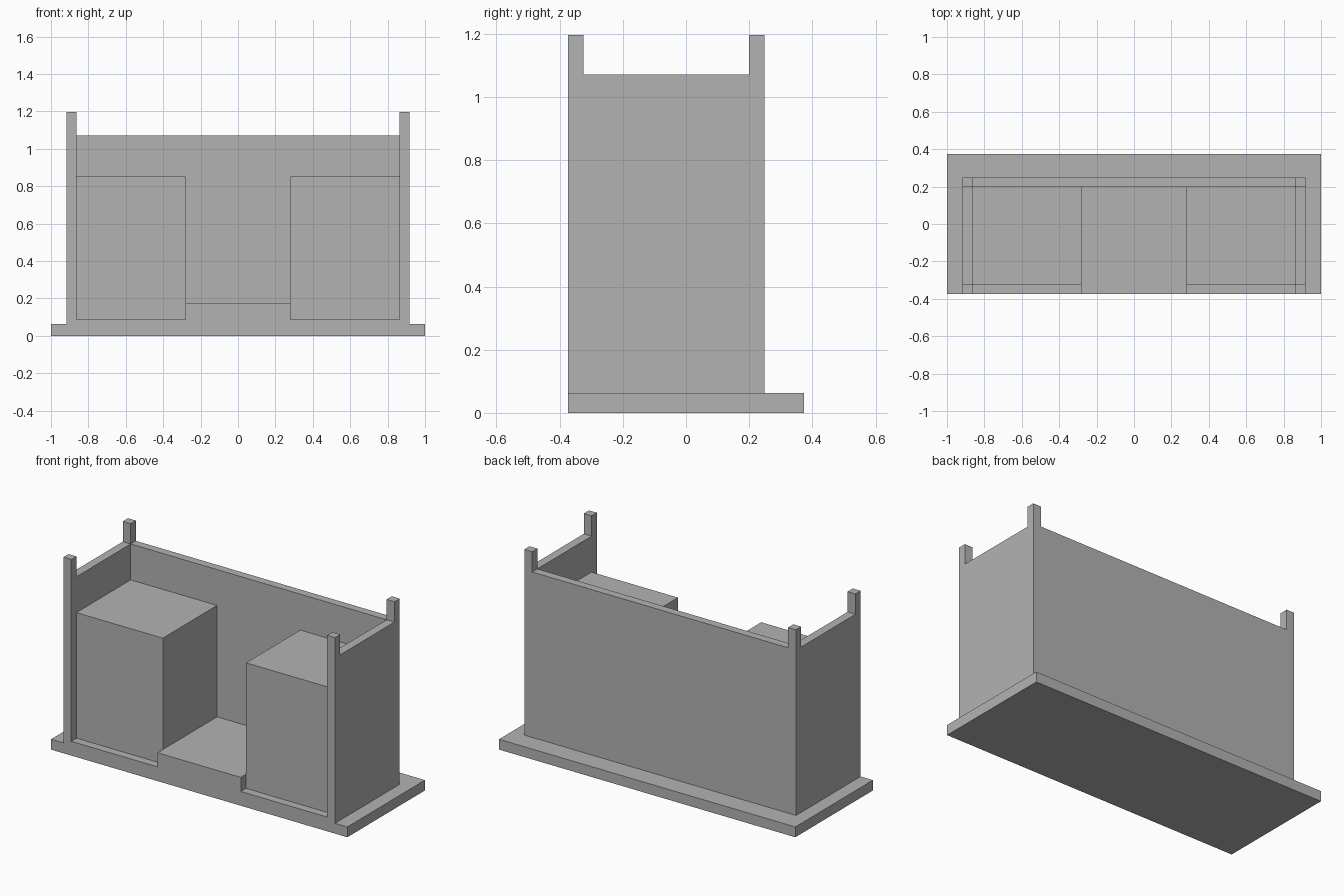
import bpy
import bmesh
from mathutils import Vector

if "Cube" in bpy.data.objects:
    bpy.data.objects.remove(bpy.data.objects["Cube"], do_unlink=True)

GREY = (0.45, 0.45, 0.45, 1.0)
mat = bpy.data.materials.new("plain grey")
mat.use_nodes = True
mat.diffuse_color = GREY
mat.node_tree.nodes["Principled BSDF"].inputs["Base Color"].default_value = GREY

# Shared dimensions
FRONT, BACK = -0.374, 0.249
INNER_FRONT, INNER_BACK = -0.324, 0.199
OUTER_X, INNER_X, GAP_X = 0.917, 0.864, 0.281
BASE_TOP, SILL_TOP, STEP_TOP = 0.063, 0.087, 0.173
BLOCK_TOP, WALL_TOP, POST_TOP = 0.853, 1.072, 1.196


def extrude_profile(name, points, offset):
    """Make a solid by extruding a closed flat outline along an offset."""
    bm = bmesh.new()
    face = bm.faces.new([bm.verts.new(p) for p in points])
    result = bmesh.ops.extrude_face_region(bm, geom=[face], use_keep_orig=True)
    moved = [g for g in result["geom"] if isinstance(g, bmesh.types.BMVert)]
    bmesh.ops.translate(bm, verts=moved, vec=Vector(offset))
    bmesh.ops.recalc_face_normals(bm, faces=bm.faces)
    mesh = bpy.data.meshes.new(name)
    bm.to_mesh(mesh)
    bm.free()
    mesh.materials.append(mat)
    obj = bpy.data.objects.new(name, mesh)
    bpy.context.collection.objects.link(obj)
    return obj


def box(name, x0, x1, y0, y1, z0, z1):
    outline = [(x0, y0, z0), (x1, y0, z0), (x1, y1, z0), (x0, y1, z0)]
    return extrude_profile(name, outline, (0, 0, z1 - z0))


# Base slab and back wall
box("base_slab", -1, 1, FRONT, -FRONT, 0, BASE_TOP)
box("back_wall", -INNER_X, INNER_X, INNER_BACK, BACK, BASE_TOP, WALL_TOP)

# Floor with a raised middle step
floor = [(-INNER_X, BASE_TOP), (INNER_X, BASE_TOP), (INNER_X, SILL_TOP),
         (GAP_X, SILL_TOP), (GAP_X, STEP_TOP), (-GAP_X, STEP_TOP),
         (-GAP_X, SILL_TOP), (-INNER_X, SILL_TOP)]
extrude_profile("stepped_floor", [(x, FRONT, z) for x, z in floor],
                (0, INNER_BACK - FRONT, 0))

# Side walls with corner posts, and the tall blocks beside them
side = [(FRONT, BASE_TOP), (BACK, BASE_TOP), (BACK, POST_TOP),
        (INNER_BACK, POST_TOP), (INNER_BACK, WALL_TOP),
        (INNER_FRONT, WALL_TOP), (INNER_FRONT, POST_TOP), (FRONT, POST_TOP)]
for label, s in (("left", 1), ("right", -1)):
    extrude_profile(label + "_side_wall", [(s * INNER_X, y, z) for y, z in side],
                    (s * (OUTER_X - INNER_X), 0, 0))
    x0, x1 = sorted((s * GAP_X, s * INNER_X))
    box(label + "_block", x0, x1, INNER_FRONT, INNER_BACK, SILL_TOP, BLOCK_TOP)
